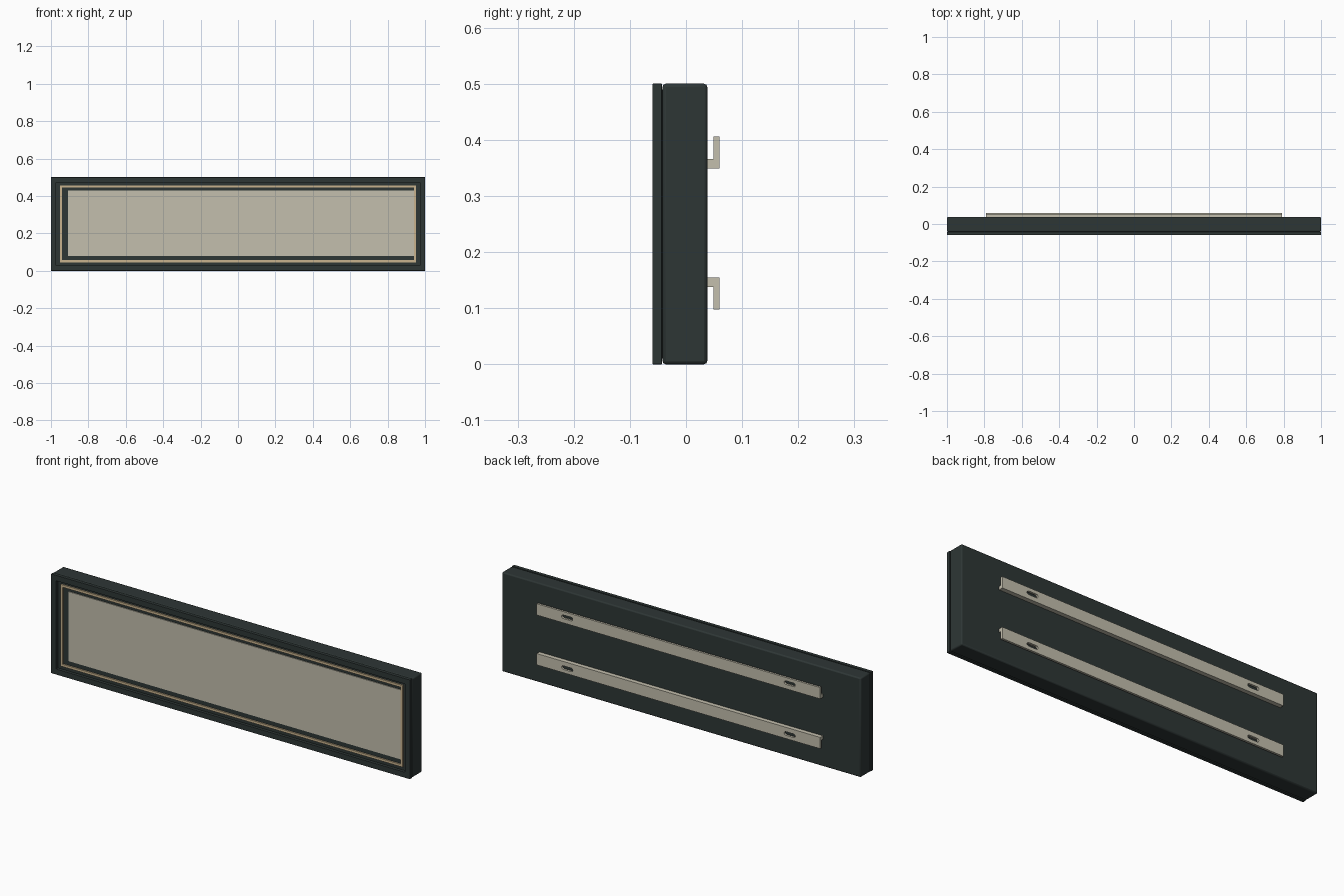
import bpy, bmesh, math

cube = bpy.data.objects.get("Cube")
if cube:
    bpy.data.objects.remove(cube, do_unlink=True)


def material(name, rgb):
    m = bpy.data.materials.new(name)
    m.use_nodes = True
    m.diffuse_color = (*rgb, 1)
    m.node_tree.nodes["Principled BSDF"].inputs["Base Color"].default_value = (*rgb, 1)
    return m


dark = material("dark_green_grey", (0.027, 0.037, 0.036))
cream = material("warm_cream", (0.55, 0.52, 0.42))
tan = material("tan_trim", (0.58, 0.45, 0.27))


def finish(name, bm, mat, bevel=0.0, segments=2):
    bmesh.ops.recalc_face_normals(bm, faces=bm.faces)
    me = bpy.data.meshes.new(name)
    bm.to_mesh(me)
    bm.free()
    if mat:
        me.materials.append(mat)
    ob = bpy.data.objects.new(name, me)
    bpy.context.collection.objects.link(ob)
    if bevel:
        mod = ob.modifiers.new("Bevel", "BEVEL")
        mod.width = bevel
        mod.segments = segments
    return ob


def extrude_outline(name, pts, mat, axis, start, end, bevel=0.0):
    """Prism along x (points are y, z) or along y (points are x, z)."""
    bm = bmesh.new()
    place = (lambda p: (start, p[0], p[1])) if axis == "x" else (lambda p: (p[0], start, p[1]))
    face = bm.faces.new([bm.verts.new(place(p)) for p in pts])
    new = bmesh.ops.extrude_face_region(bm, geom=[face])["geom"]
    move = (end - start, 0, 0) if axis == "x" else (0, end - start, 0)
    bmesh.ops.translate(bm, vec=move, verts=[v for v in new if isinstance(v, bmesh.types.BMVert)])
    return finish(name, bm, mat, bevel)


def rectangle(x0, x1, z0, z1):
    return [(x0, z0), (x1, z0), (x1, z1), (x0, z1)]


def ring(name, outer, width, y0, y1, mat, bevel=0.0):
    """Rectangular frame with mitred corners."""
    x0, x1, z0, z1 = outer
    loops = [rectangle(x0, x1, z0, z1),
             rectangle(x0 + width, x1 - width, z0 + width, z1 - width)]
    bm = bmesh.new()
    section = [[bm.verts.new((x, y, z)) for x, z in loops[i]]
               for i, y in ((0, y0), (1, y0), (1, y1), (0, y1))]
    for s in range(4):
        a, b = section[s], section[(s + 1) % 4]
        for c in range(4):
            d = (c + 1) % 4
            bm.faces.new((a[c], a[d], b[d], b[c]))
    return finish(name, bm, mat, bevel)


# Case and raised front rim
body = extrude_outline("sign_body", rectangle(-1, 1, 0, 0.5), dark, "y", -0.042, 0.038, 0.006)
extrude_outline("front_backing", rectangle(-0.99, 0.99, 0.01, 0.49), dark, "y", -0.045, -0.035)
ring("front_rim", (-1, 1, 0, 0.5), 0.028, -0.06, -0.043, dark, 0.001)

# Thin trim line and display panel
ring("trim_line", (-0.953, 0.953, 0.045, 0.457), 0.012, -0.052, -0.043, tan)
extrude_outline("display_panel", rectangle(-0.91, 0.94, 0.08, 0.43), cream, "y", -0.049, -0.043)


# Slotted mounting rails on the back, mirrored about mid height
def rail(name, side):
    def z(h):
        return 0.2515 + side * h
    bracket = [(0.037, z(0.097)), (0.06, z(0.097)), (0.06, z(0.154)),
               (0.049, z(0.154)), (0.049, z(0.114)), (0.037, z(0.114))]
    ob = extrude_outline(name, bracket, cream, "x", -0.79, 0.79)
    for label, cx in (("right", -0.62), ("left", 0.62)):
        r, half = 0.009, 0.022
        pts = []
        for end in (1, -1):
            for i in range(9):
                a = math.pi * (i / 8 - 0.5)
                pts.append((cx + end * (half + r * math.cos(a)), z(0.128) + end * r * math.sin(a)))
        cutter = extrude_outline(f"{name}_{label}_slot_cutter", pts, None, "y", 0.044, 0.07)
        cutter.hide_render = True
        cutter.hide_viewport = True
        cutter.display_type = "WIRE"
        cut = ob.modifiers.new("Slot", "BOOLEAN")
        cut.operation = "DIFFERENCE"
        cut.solver = "EXACT"
        cut.object = cutter
    return ob


rail("upper_rail", 1)
rail("lower_rail", -1)

# Smooth the rounded case edges only
bpy.ops.object.select_all(action="DESELECT")
body.select_set(True)
bpy.context.view_layer.objects.active = body
bpy.ops.object.shade_smooth_by_angle(angle=math.radians(35))
